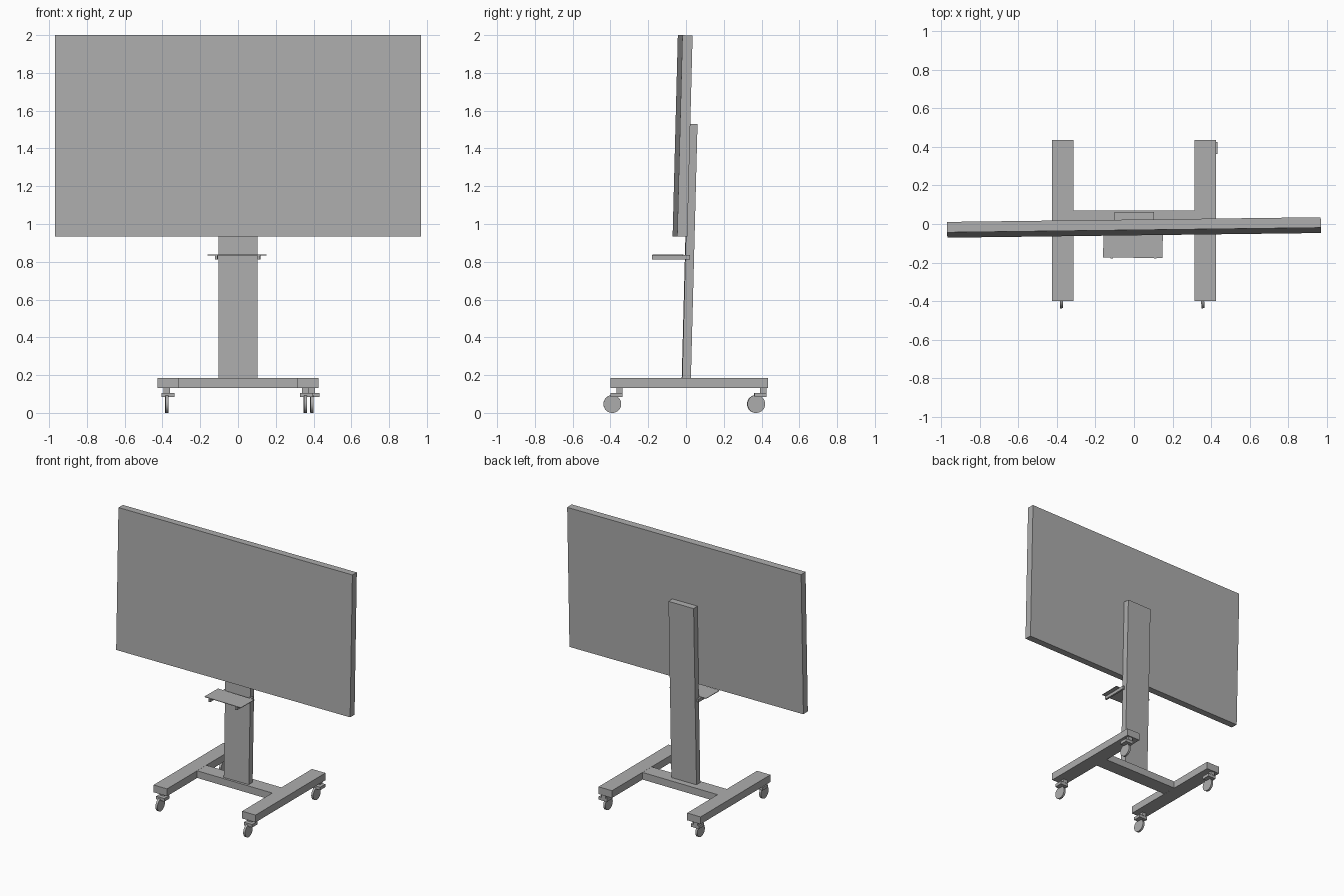
import bpy
import math
from mathutils import Matrix

default = bpy.data.objects.get("Cube")
if default:
    bpy.data.objects.remove(default, do_unlink=True)

# Single flat colour
grey = bpy.data.materials.new("mid_grey")
grey.use_nodes = True
colour = (0.42, 0.42, 0.42, 1)
grey.diffuse_color = colour
grey.node_tree.nodes["Principled BSDF"].inputs["Base Color"].default_value = colour

YAW, TILT = 0.0125, -0.026


def box(name, centre, size, rotation=(0, 0, 0)):
    bpy.ops.mesh.primitive_cube_add(size=1, location=centre, rotation=rotation)
    ob = bpy.context.object
    ob.name = name
    ob.data.transform(Matrix.Diagonal((*size, 1)))
    ob.data.materials.append(grey)
    return ob


def wheel(name, centre, radius, width, yaw):
    bpy.ops.mesh.primitive_cylinder_add(
        vertices=32, radius=radius, depth=width, location=centre,
        rotation=(0, math.pi / 2, yaw))
    ob = bpy.context.object
    ob.name = name
    ob.data.materials.append(grey)
    bpy.ops.object.shade_smooth_by_angle(angle=math.radians(40))


# Screen and post lean back together
box("screen", (0, -0.018, 1.4665), (1.938, 0.054, 1.065), (TILT, 0, YAW))
box("post", (0, 0.019, 0.85), (0.208, 0.046, 1.36), (TILT, 0, YAW))

# H-shaped base
box("base_crossbar", (0, 0.016, 0.158), (0.64, 0.11, 0.054))
for side, x in (("right", -0.37), ("left", 0.37)):
    box(f"base_leg_{side}", (x, 0.018, 0.158), (0.112, 0.834, 0.055))

# Shelf on two arms beside the post
box("shelf", (-0.005, -0.095, 0.836), (0.308, 0.16, 0.004), (0, 0, -0.015))
for side, x in (("right", -0.114), ("left", 0.111)):
    box(f"shelf_arm_{side}", (x, -0.08, 0.823), (0.014, 0.2, 0.024), (0, 0, -0.01))

# Casters trail towards the front
casters = (("front_right", -0.377, -0.352), ("front_left", 0.356, -0.352),
           ("back_right", -0.377, 0.408), ("back_left", 0.391, 0.41))
for name, x, y in casters:
    box(f"caster_stem_{name}", (x, y, 0.12), (0.034, 0.034, 0.03))
    box(f"caster_plate_{name}", (x + 0.007, y - 0.016, 0.095), (0.068, 0.062, 0.023))
    wheel(f"caster_wheel_{name}", (x, y - 0.038, 0.047), 0.047, 0.016, 0.03)
